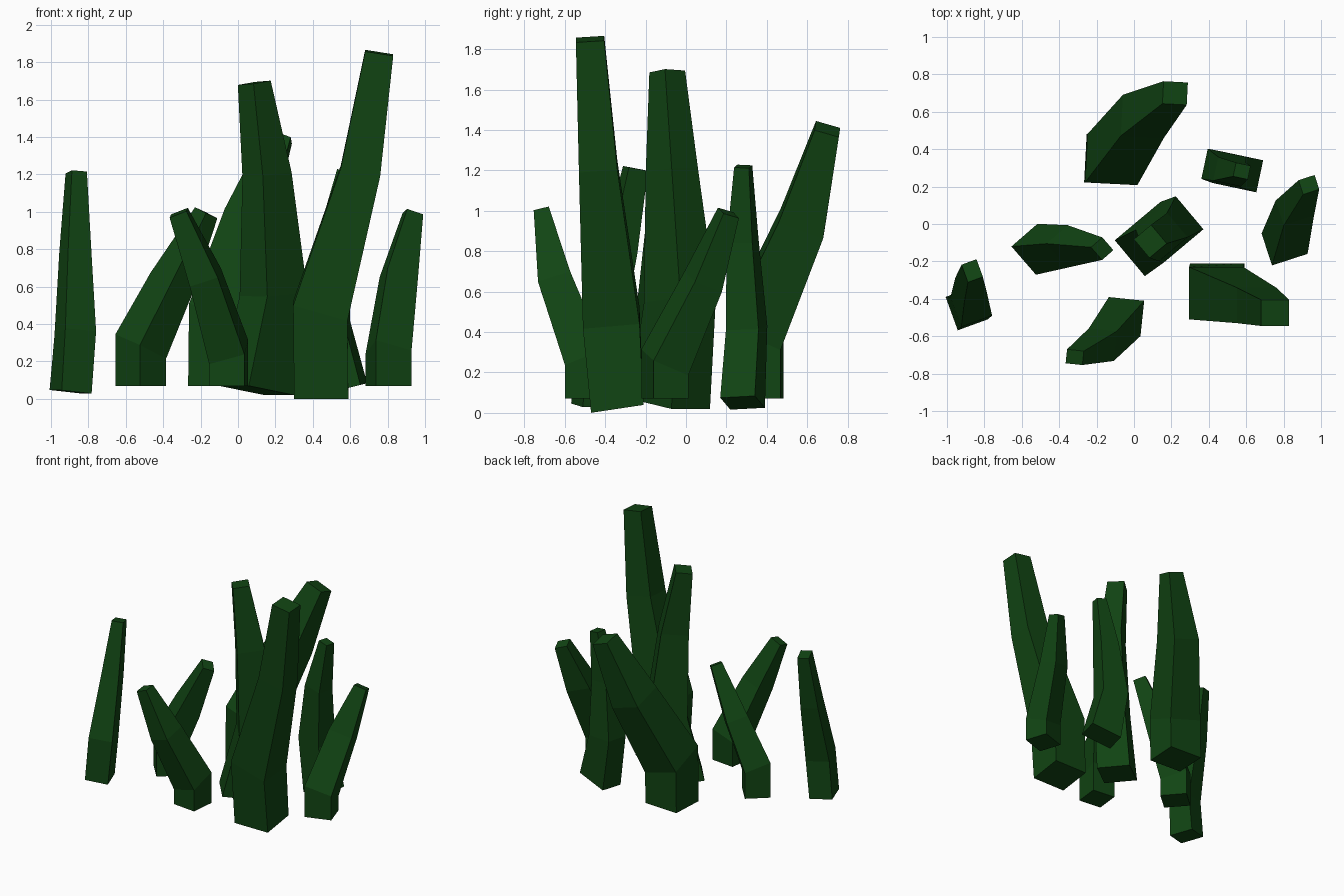
import bpy, math
from mathutils import Vector

if "Cube" in bpy.data.objects:
    bpy.data.objects.remove(bpy.data.objects["Cube"])

green = bpy.data.materials.new("dark_green")
green.diffuse_color = (0.0055, 0.058, 0.0065, 1)
green.use_nodes = True
green.node_tree.nodes["Principled BSDF"].inputs["Base Color"].default_value = green.diffuse_color


def blade(name, yaw, sections, base_tilt=(0, 0)):
    """Loft a four-sided blade through (x, y, z, width, depth) sections.
    Each section is tilted square to the stem direction there."""
    a = math.radians(yaw)
    u = Vector((math.cos(a), math.sin(a)))
    v = Vector((-u.y, u.x))
    pts = [Vector(s[:3]) for s in sections]
    n = len(pts)
    slopes = []
    for p, q in zip(pts, pts[1:]):
        d = q - p
        slopes.append(Vector((d.x, d.y)) / d.z)
    verts, faces = [], []
    for i, (x, y, z, w, d) in enumerate(sections):
        if i == 0:
            tilt = Vector(base_tilt)
        elif i == 1:
            tilt = -slopes[1]
        elif i == n - 1:
            tilt = -slopes[-1]
        else:
            tilt = -(slopes[i - 1] + slopes[i]) / 2
        for su, sv in ((-1, -1), (1, -1), (1, 1), (-1, 1)):
            o = u * (su * w / 2) + v * (sv * d / 2)
            verts.append((x + o.x, y + o.y, max(0, z + o.dot(tilt))))
    for i in range(n - 1):
        for k in range(4):
            b, c = 4 * i + k, 4 * i + (k + 1) % 4
            faces.append((b, c, c + 4, b + 4))
    faces += [(3, 2, 1, 0), tuple(range(4 * n - 4, 4 * n))]
    me = bpy.data.meshes.new(name)
    me.from_pydata(verts, [], faces)
    me.materials.append(green)
    ob = bpy.data.objects.new(name, me)
    bpy.context.collection.objects.link(ob)


# Each blade: base, knee, upper stem, tip
blade("left_blade", 20, [
    (-.895, -.45, .038, .17, .19), (-.87, -.44, .35, .175, .17),
    (-.87, -.33, .80, .13, .14), (-.865, -.25, 1.21, .085, .10)], (-.1, -.03))
blade("left_middle_blade", 41, [
    (-.52, -.135, .07, .185, .20), (-.52, -.135, .28, .185, .20),
    (-.355, -.12, .62, .15, .17), (-.17, -.132, .995, .08, .09)])
blade("front_left_blade", -6, [
    (-.05, -.495, .07, .19, .19), (-.05, -.495, .25, .19, .19),
    (-.175, -.645, .65, .15, .16), (-.317, -.712, .995, .09, .075)])
blade("back_blade", -3, [
    (-.12, .345, .07, .28, .26), (-.115, .345, .41, .28, .26),
    (.05, .575, .94, .23, .22), (.22, .70, 1.405, .13, .12)])
blade("back_right_blade", -12, [
    (.555, .28, .05, .24, .175), (.48, .30, .42, .21, .165),
    (.51, .28, .85, .15, .13), (.577, .283, 1.22, .08, .075)], (.25, 0))
blade("right_blade", 18, [
    (.805, -.105, .07, .20, .18), (.805, -.105, .25, .20, .18),
    (.86, .085, .65, .17, .14), (.935, .21, .99, .09, .08)])
blade("front_right_blade", 0, [
    (.445, -.34, .02, .29, .26), (.44, -.37, .47, .29, .28),
    (.655, -.435, 1.22, .21, .19), (.755, -.475, 1.85, .15, .14)], (0, .15))
blade("centre_blade", 40, [
    (.10, -.08, .045, .32, .25), (.19, -.03, .56, .28, .23),
    (.155, -.07, 1.20, .20, .17), (.087, -.093, 1.69, .12, .13)], (-.12, -.1))
